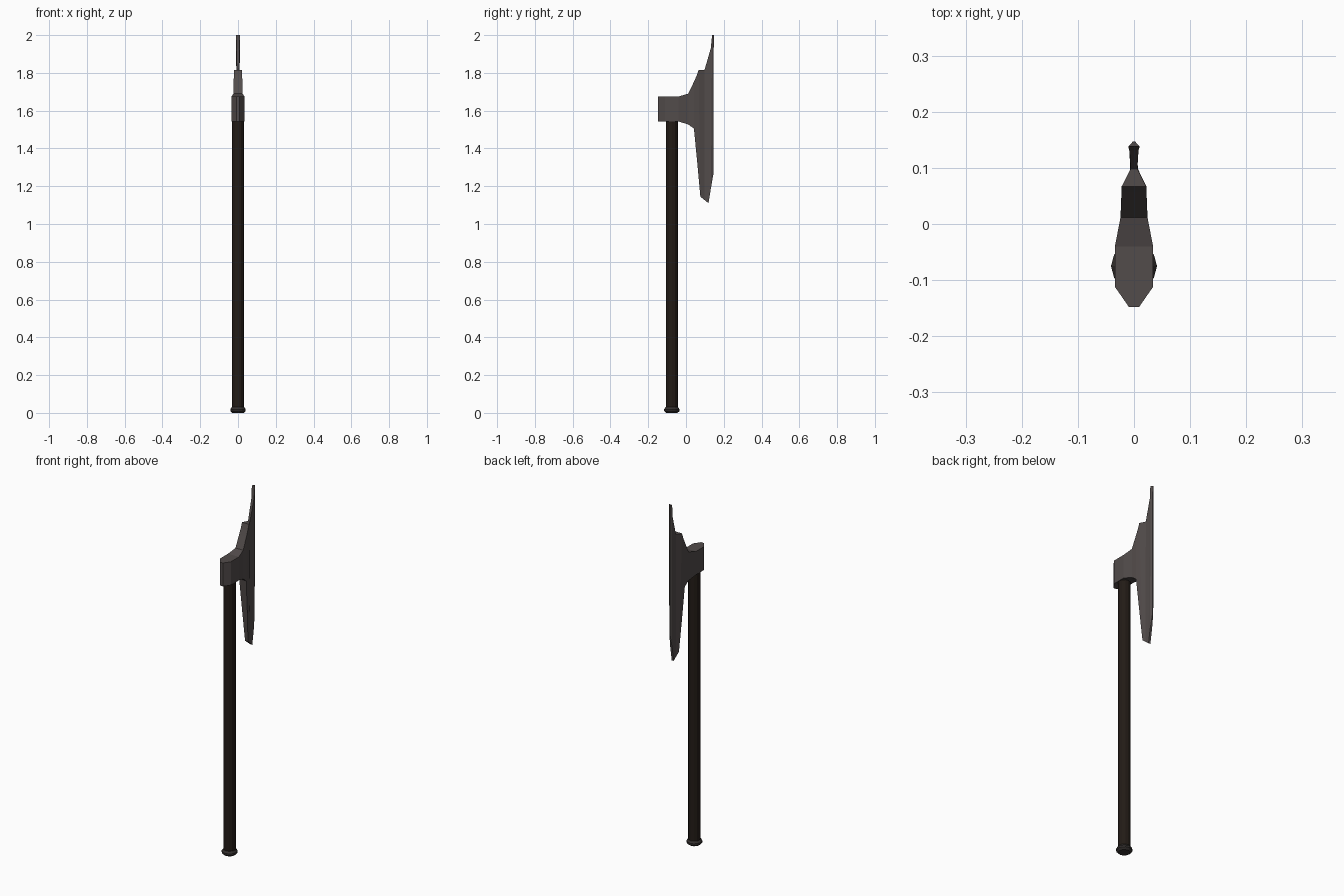
import bpy, bmesh, math

if "Cube" in bpy.data.objects:
    bpy.data.objects.remove(bpy.data.objects["Cube"])

def material(name, rgb):
    m = bpy.data.materials.new(name)
    m.diffuse_color = (*rgb, 1)
    m.use_nodes = True
    m.node_tree.nodes["Principled BSDF"].inputs["Base Color"].default_value = m.diffuse_color
    return m

def loft(name, rings, mat):
    """Skin a list of equal-length vertex rings and cap both ends."""
    bm = bmesh.new()
    loops = [[bm.verts.new(p) for p in ring] for ring in rings]
    n = len(loops[0])
    for a, b in zip(loops, loops[1:]):
        for i in range(n):
            j = (i + 1) % n
            bm.faces.new((a[i], a[j], b[j], b[i]))
    bm.faces.new(loops[0][::-1])
    bm.faces.new(loops[-1])
    bmesh.ops.recalc_face_normals(bm, faces=bm.faces)
    me = bpy.data.meshes.new(name)
    bm.to_mesh(me)
    bm.free()
    me.materials.append(mat)
    ob = bpy.data.objects.new(name, me)
    bpy.context.collection.objects.link(ob)
    return ob

def turned(name, profile, mat, y=-0.075, sides=12):
    """Round part from (radius, z) pairs around the handle axis."""
    angles = [2 * math.pi * i / sides for i in range(sides)]
    return loft(name, [[(r * math.cos(a), y + r * math.sin(a), z) for a in angles]
                       for r, z in profile], mat)

iron = material("iron", (0.085, 0.072, 0.07))
wood = material("dark_wood", (0.016, 0.011, 0.008))
cap = material("cap_metal", (0.035, 0.03, 0.028))

# Handle and end cap
turned("handle", [(0.032, 0.02), (0.032, 1.56)], wood)
turned("end_cap", [(0.03, 0), (0.041, 0.01), (0.041, 0.019), (0.033, 0.03)], cap)

# Axe head: top y, z, half-width, then bottom y, z, half-width, from socket to edge
sections = [
    (-0.148, 1.675, 0.009, -0.148, 1.543, 0.009),
    (-0.112, 1.675, 0.034, -0.112, 1.543, 0.034),
    (-0.040, 1.675, 0.034, -0.040, 1.543, 0.034),
    (0.012, 1.690, 0.024, 0.012, 1.527, 0.024),
    (0.043, 1.755, 0.023, 0.042, 1.505, 0.022),
    (0.056, 1.785, 0.022, 0.061, 1.310, 0.016),
    (0.067, 1.815, 0.022, 0.076, 1.145, 0.009),
    (0.098, 1.815, 0.006, 0.098, 1.127, 0.007),
    (0.131, 1.930, 0.008, 0.119, 1.110, 0.006),
    (0.138, 2.000, 0.010, 0.132, 1.190, 0.006),
    (0.147, 2.000, 0.002, 0.146, 1.270, 0.002),
]
loft("axe_head", [[(-wt, yt, zt), (wt, yt, zt), (wb, yb, zb), (-wb, yb, zb)]
                  for yt, zt, wt, yb, zb, wb in sections], iron)
